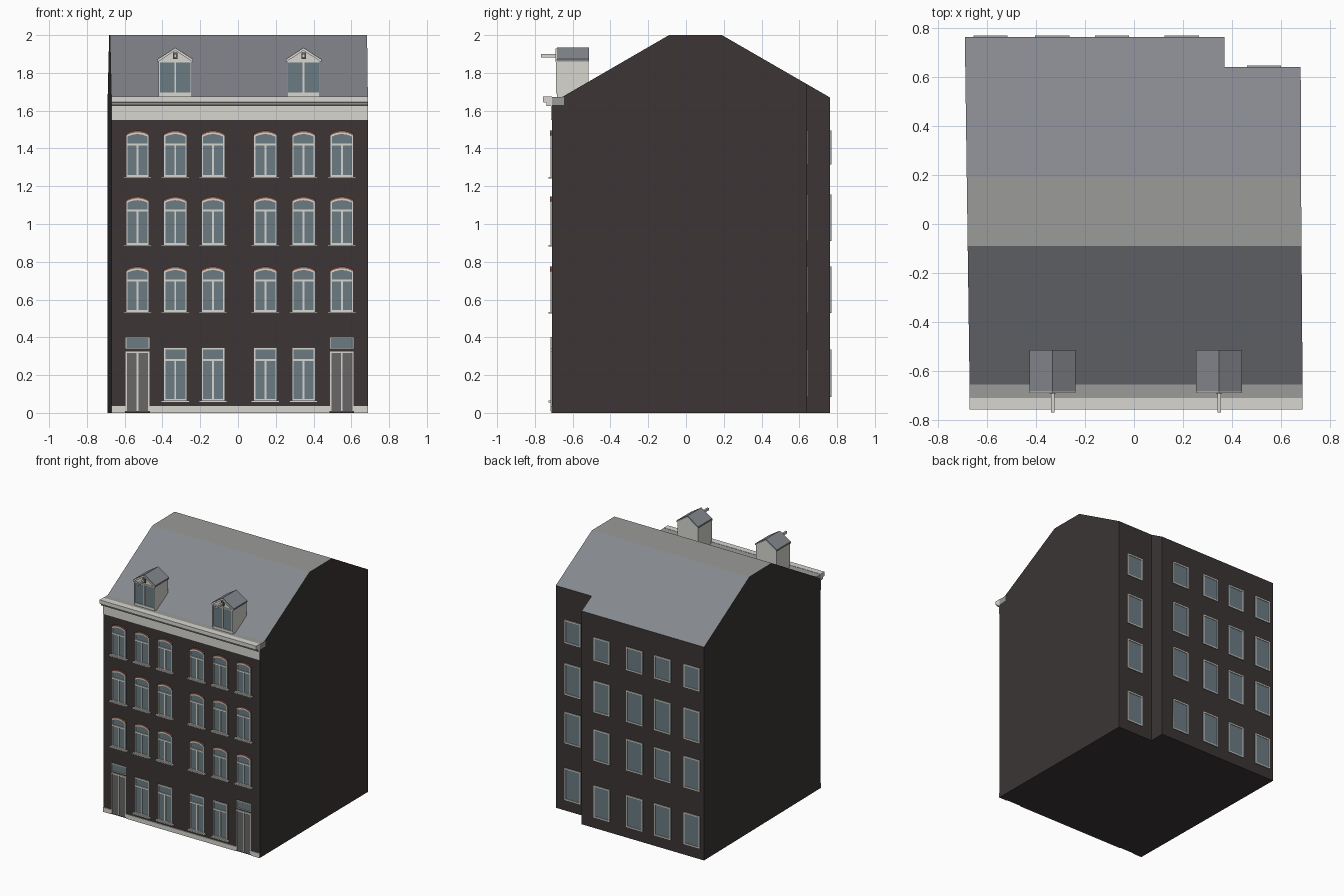
import bpy, bmesh, math
from mathutils import Vector

if "Cube" in bpy.data.objects:
    bpy.data.objects.remove(bpy.data.objects["Cube"])


def material(name, r, g, b):
    m = bpy.data.materials.new(name)
    m.diffuse_color = tuple((c / 255) ** 2.2 for c in (r, g, b)) + (1,)
    m.use_nodes = True
    m.node_tree.nodes["Principled BSDF"].inputs["Base Color"].default_value = m.diffuse_color
    return m


BRICK = material("dark_brick", 62, 56, 56)
ROOF = material("slate", 132, 135, 141)
FLAT = material("flat_roofing", 153, 155, 152)
WHITE = material("white_paint", 214, 213, 207)
GLASS = material("glass", 107, 123, 131)
DOOR = material("door_grey", 104, 102, 102)
RED = material("red_brick", 150, 96, 80)

parts = {}


def prism(name, mat, pts, y0, y1):
    """Extrude an (x, z) outline from y0 to y1 into the named part."""
    bm = parts.setdefault(name, (bmesh.new(), mat))[0]
    a = [bm.verts.new((x, y0, z)) for x, z in pts]
    b = [bm.verts.new((x, y1, z)) for x, z in pts]
    bm.faces.new(a)
    bm.faces.new(b[::-1])
    for i in range(len(pts)):
        j = (i + 1) % len(pts)
        bm.faces.new((a[j], a[i], b[i], b[j]))


def box(name, mat, x0, x1, y0, y1, z0, z1):
    prism(name, mat, [(x0, z0), (x1, z0), (x1, z1), (x0, z1)], y0, y1)


def arc(cx, half, z, rise, n=8):
    return [(cx + half * (2 * i / n - 1), z + rise * (1 - (2 * i / n - 1) ** 2))
            for i in range(n + 1)]


def finish(name, bm, mats):
    bmesh.ops.recalc_face_normals(bm, faces=bm.faces)
    me = bpy.data.meshes.new(name)
    bm.to_mesh(me)
    bm.free()
    for m in mats:
        me.materials.append(m)
    ob = bpy.data.objects.new(name, me)
    bpy.context.collection.objects.link(ob)


# House body: extruded floor plan, roof slopes cut off by planes
FY, BY, NY = -0.71, 0.762, 0.64
bm = bmesh.new()
plan = [(-0.67, FY), (0.688, FY), (0.682, 0.1), (0.68, NY), (0.37, NY), (0.37, BY), (-0.69, BY)]
base = bm.faces.new([bm.verts.new((x, y, 0)) for x, y in plan])
ext = bmesh.ops.extrude_face_region(bm, geom=[base], use_keep_orig=True)
for v in ext["geom"]:
    if isinstance(v, bmesh.types.BMVert):
        v.co.z = 2
for y, ny, run in ((-0.09, -1, 0.57), (0.19, 1, 0.572)):
    cut = bmesh.ops.bisect_plane(bm, geom=bm.verts[:] + bm.edges[:] + bm.faces[:], dist=1e-5,
                                 plane_co=(0, y, 2), plane_no=Vector((0, ny * 0.33, run)).normalized(),
                                 clear_outer=True)
    edges = [e for e in cut["geom_cut"] if isinstance(e, bmesh.types.BMEdge)]
    bmesh.ops.contextual_create(bm, geom=edges)
bmesh.ops.recalc_face_normals(bm, faces=bm.faces)
for f in bm.faces:
    f.material_index = 2 if f.normal.z > 0.98 else 1 if f.normal.z > 0.3 else 0
finish("house_body", bm, [BRICK, ROOF, FLAT])


def window_bars(x0, x1, z0, z1, y0, y1, w, part):
    """Side posts and bottom rail of a frame."""
    box(part, WHITE, x0, x0 + w, y0, y1, z0, z1)
    box(part, WHITE, x1 - w, x1, y0, y1, z0, z1)
    box(part, WHITE, x0 + w, x1 - w, y0, y1, z0, z0 + w)


def front_window(cx, z0, z1, rise):
    h, w, y = 0.062, 0.009, FY - 0.008
    ze = z1 - rise
    glass = [(cx + h, z0), (cx - h, z0)] + arc(cx, h, ze, rise)
    prism("front_glass", GLASS, glass, FY - 0.002, FY + 0.004)
    window_bars(cx - h, cx + h, z0, ze, y, FY, w, "front_window_frames")
    prism("front_window_frames", WHITE,
          arc(cx, h, ze - w, rise) + arc(cx, h, ze, rise)[::-1], y, FY)
    zt = z1 - 0.07
    box("front_window_frames", WHITE, cx - h + w, cx + h - w, y, FY, zt, zt + 0.011)
    box("front_window_frames", WHITE, cx - 0.005, cx + 0.005, y, FY, z0 + w, zt)
    box("front_sills", WHITE, cx - 0.075, cx + 0.075, FY - 0.018, FY, z0 - 0.01, z0)
    if rise:
        prism("brick_arches", RED,
              arc(cx, h, ze, rise) + arc(cx, h, ze + 0.01, rise)[::-1], FY - 0.01, FY)


# Front windows and doors
COLS = (-0.532, -0.332, -0.132, 0.145, 0.347, 0.55)
for cx in COLS:
    for z0, z1 in ((0.535, 0.765), (0.89, 1.135), (1.25, 1.485)):
        front_window(cx, z0, z1, 0.018)
for cx in COLS[1:5]:
    front_window(cx, 0.065, 0.345, 0)
for cx in (COLS[0], COLS[5]):
    h, y = 0.065, FY - 0.008
    box("front_doors", DOOR, cx - h, cx + h, FY - 0.003, FY + 0.004, 0.008, 0.325)
    for x in (cx - h, cx - 0.005, cx + h - 0.009):
        box("door_frames", WHITE, x, x + 0.009, y, FY, 0.008, 0.325)
    box("door_frames", WHITE, cx - h, cx + h, y, FY, 0.318, 0.328)
    box("fanlight_glass", GLASS, cx - h, cx + h, FY - 0.002, FY + 0.004, 0.337, 0.402)
    window_bars(cx - h, cx + h, 0.337, 0.402, y, FY, 0.006, "fanlight_frames")
    box("fanlight_frames", WHITE, cx - h, cx + h, y, FY, 0.396, 0.402)

# Plinth between the doors
for x0, x1 in ((-0.67, -0.597), (-0.467, 0.485), (0.615, 0.688)):
    box("plinth", WHITE, x0, x1, FY - 0.006, FY, 0, 0.036)

# Cornice: fascia board and projecting moulded gutter
box("fascia", WHITE, -0.67, 0.688, FY - 0.006, FY, 1.55, 1.63)
gutter = [(FY, 1.625), (-0.735, 1.625), (-0.74, 1.642), (-0.757, 1.645), (-0.757, 1.675), (FY, 1.675)]
bm = bmesh.new()
f = bm.faces.new([bm.verts.new((-0.67, y, z)) for y, z in gutter])
r = bmesh.ops.extrude_face_region(bm, geom=[f], use_keep_orig=True)
bmesh.ops.translate(bm, vec=(1.358, 0, 0), verts=[v for v in r["geom"] if isinstance(v, bmesh.types.BMVert)])
finish("gutter", bm, [WHITE])
box("gutter_shadow_band", DOOR, -0.67, 0.688, -0.739, -0.73, 1.626, 1.643)
box("eaves_flat", FLAT, -0.67, 0.688, FY, -0.645, 1.63, 1.673)

# Dormers with gabled roof and hoist beam
for cx in (-0.332, 0.347):
    h, y0, y1, ze, za = 0.088, -0.682, -0.517, 1.865, 1.922
    prism("dormer_walls", WHITE,
          [(cx - h, 1.66), (cx + h, 1.66), (cx + h, ze), (cx, za), (cx - h, ze)], y0, y1)
    roof = [(cx - 0.094, ze - 0.004), (cx, za), (cx + 0.094, ze - 0.004),
            (cx + 0.094, ze + 0.008), (cx, za + 0.012), (cx - 0.094, ze + 0.008)]
    prism("dormer_roofs", ROOF, roof, y0 - 0.002, y1 + 0.004)
    prism("dormer_gable_trim", WHITE, [(x, z - 0.004) for x, z in roof], y0 - 0.008, y0 - 0.002)
    box("dormer_glass", GLASS, cx - 0.084, cx + 0.084, y0 - 0.002, y0 + 0.004, 1.695, 1.858)
    window_bars(cx - 0.088, cx + 0.088, 1.69, 1.862, y0 - 0.007, y0, 0.007, "dormer_frames")
    box("dormer_frames", WHITE, cx - 0.088, cx + 0.088, y0 - 0.007, y0, 1.855, 1.862)
    box("dormer_frames", WHITE, cx - 0.005, cx + 0.005, y0 - 0.007, y0, 1.695, 1.858)
    box("hoist_beams", WHITE, cx - 0.007, cx + 0.007, -0.768, y0, 1.882, 1.9)
    box("hoist_plates", DOOR, cx - 0.012, cx + 0.012, y0 - 0.009, y0, 1.874, 1.908)

# Back windows, four on the main wall and one on the recessed wall
for cx, y in ((-0.585, BY), (-0.333, BY), (-0.09, BY), (0.195, BY), (0.53, NY)):
    for z0, z1 in ((0.085, 0.335), (0.53, 0.775), (0.91, 1.155), (1.315, 1.495)):
        h = 0.07
        box("back_glass", GLASS, cx - h, cx + h, y - 0.004, y + 0.002, z0, z1)
        window_bars(cx - h, cx + h, z0, z1, y, y + 0.007, 0.009, "back_window_frames")
        box("back_window_frames", WHITE, cx - h, cx + h, y, y + 0.007, z1 - 0.009, z1)

for name, (bm, mat) in parts.items():
    finish(name, bm, [mat])
